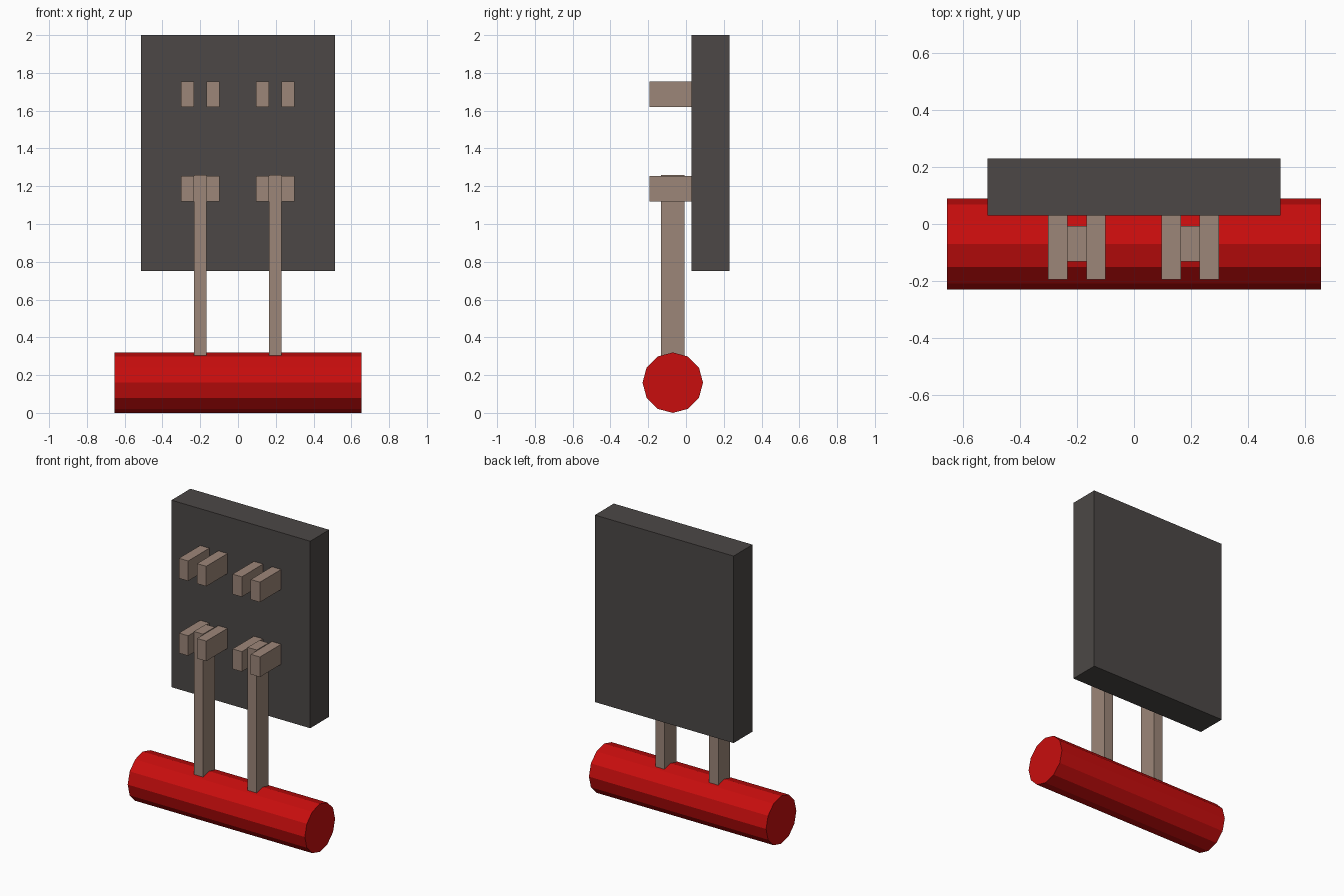
import bpy, math

if "Cube" in bpy.data.objects:
    bpy.data.objects.remove(bpy.data.objects["Cube"])


def material(name, rgb):
    m = bpy.data.materials.new(name)
    m.diffuse_color = (*rgb, 1.0)
    m.use_nodes = True
    m.node_tree.nodes["Principled BSDF"].inputs["Base Color"].default_value = m.diffuse_color
    return m


RED = material("roller red", (0.58, 0.004, 0.004))
TAN = material("bracket tan", (0.335, 0.24, 0.19))
GREY = material("panel dark grey", (0.072, 0.064, 0.061))


def box(name, x, y, z, mat):
    """Box from (min, max) ranges on each axis."""
    lo, hi = zip(x, y, z)
    bpy.ops.mesh.primitive_cube_add(
        size=1, location=[(a + b) / 2 for a, b in zip(lo, hi)])
    ob = bpy.context.object
    ob.name = name
    for v in ob.data.vertices:
        v.co = [c * (b - a) for c, a, b in zip(v.co, lo, hi)]
    ob.data.materials.append(mat)
    return ob


# Back panel
box("back_panel", (-0.513, 0.513), (0.03, 0.23), (0.75, 2.0), GREY)

# Twelve-sided roller lying along x
bpy.ops.mesh.primitive_cylinder_add(
    vertices=12, radius=0.16, depth=1.31, location=(0, -0.07, 0.16),
    rotation=(0, math.pi / 2, 0))
roller = bpy.context.object
roller.name = "roller"
roller.data.materials.append(RED)

for side, cx in (("left", -0.2), ("right", 0.197)):
    # Arm holding the roller
    box(f"{side}_arm", (cx - 0.034, cx + 0.034), (-0.132, -0.007),
        (0.28, 1.259), TAN)
    # Paired bracket lugs, an upper and a lower row
    for row, z in (("upper", 1.62), ("lower", 1.12)):
        for lug, dx in (("outer", -0.067), ("inner", 0.067)):
            box(f"{side}_{row}_{lug}_lug",
                (cx + dx - 0.034, cx + dx + 0.034),
                (-0.194, 0.03), (z, z + 0.134), TAN)
